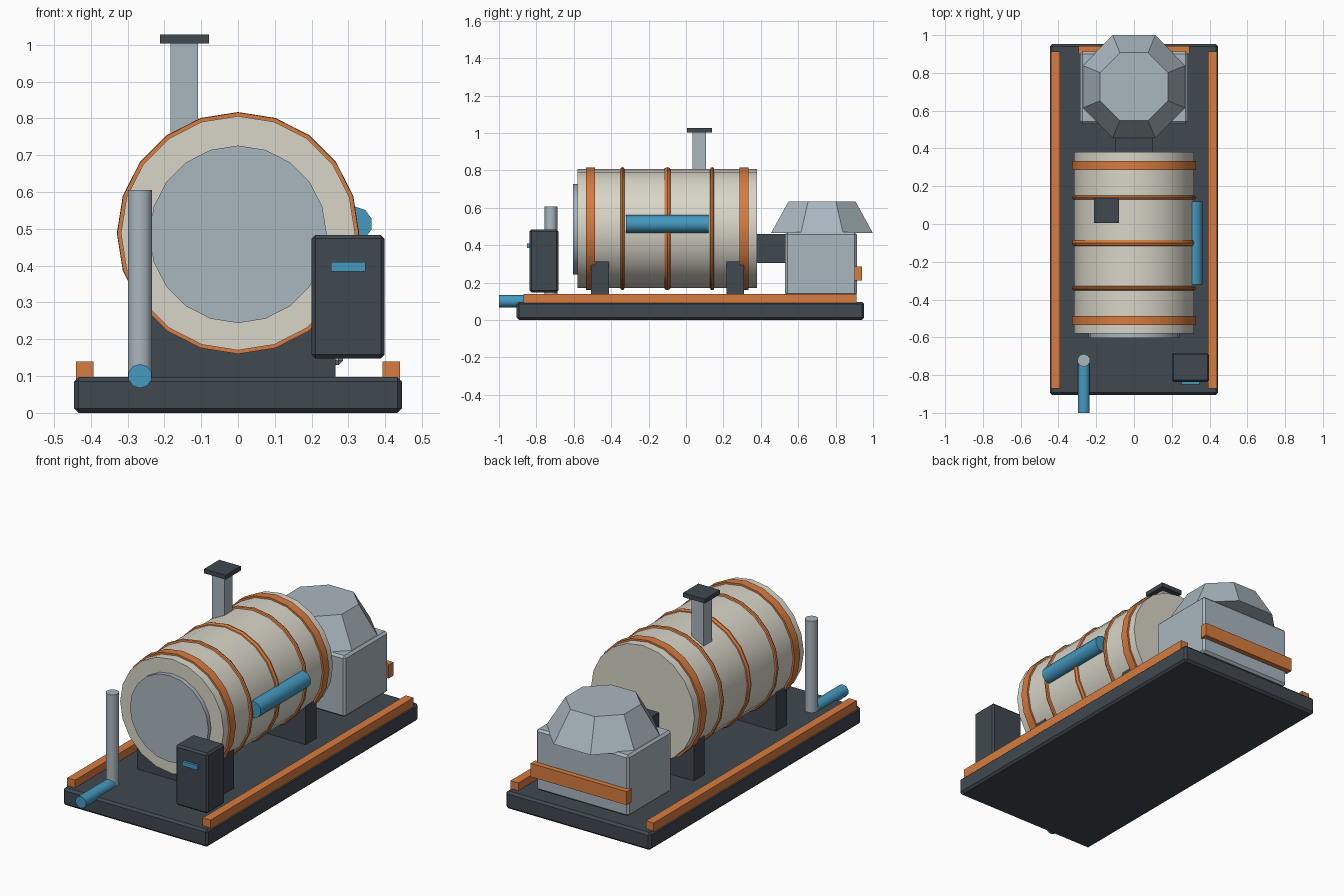
import bpy, math
from mathutils import Matrix

if "Cube" in bpy.data.objects:
    bpy.data.objects.remove(bpy.data.objects["Cube"])


def mat(name, rgb):
    m = bpy.data.materials.new(name)
    m.diffuse_color = (*rgb, 1)
    m.use_nodes = True
    m.node_tree.nodes["Principled BSDF"].inputs["Base Color"].default_value = m.diffuse_color
    return m


DARK = mat("dark_steel", (0.05, 0.065, 0.08))
ORANGE = mat("orange_paint", (0.68, 0.2, 0.05))
CREAM = mat("cream_paint", (0.69, 0.67, 0.58))
METAL = mat("pale_metal", (0.4, 0.47, 0.52))
BLUE = mat("blue_pipe", (0.06, 0.32, 0.53))


def finish(ob, name, m, smooth=False):
    ob.name = name
    ob.data.materials.append(m)
    if smooth:
        bpy.ops.object.shade_smooth_by_angle(angle=math.radians(40))
    return ob


def box(name, x, y, z, m, bevel=0):
    # x, y, z are (min, max) pairs
    lo, hi = zip(x, y, z)
    bpy.ops.mesh.primitive_cube_add(size=1)
    ob = bpy.context.object
    size = [b - a for a, b in zip(lo, hi)]
    ob.data.transform(Matrix.Diagonal((*size, 1)))
    ob.location = [(a + b) / 2 for a, b in zip(lo, hi)]
    if bevel:
        mod = ob.modifiers.new("edge_bevel", "BEVEL")
        mod.width = bevel
        mod.segments = 1
    return finish(ob, name, m)


def cyl_y(name, x, z, y0, y1, r, sides, m):
    # cylinder along y with a vertex at the top
    bpy.ops.mesh.primitive_cylinder_add(vertices=sides, radius=r, depth=y1 - y0)
    ob = bpy.context.object
    ob.data.transform(Matrix.Rotation(-math.pi / 2, 4, "X") @ Matrix.Rotation(math.pi, 4, "Z"))
    ob.location = (x, (y0 + y1) / 2, z)
    return finish(ob, name, m, True)


# Skid base and side rails
box("skid_base", (-.445, .445), (-.905, .952), (0, .097), DARK, .012)
for s, side in ((-1, "left"), (1, "right")):
    box(side + "_rail", sorted((s * .392, s * .44)), (-.87, .912), (.09, .14), ORANGE)

# Tank with front hatch
TZ = .488
cyl_y("tank", 0, TZ, -.58, .38, .318, 20, CREAM)
cyl_y("front_hatch", 0, .485, -.604, -.57, .241, 20, METAL)

# Wide end bands and rounded hoops
for i, y in enumerate((-.51, .31)):
    cyl_y(f"tank_band_{i + 1}", 0, TZ, y - .024, y + .024, .328, 20, ORANGE)
for i, (y, r) in enumerate(((-.34, .011), (-.1, .02), (.14, .011))):
    bpy.ops.mesh.primitive_torus_add(major_segments=20, minor_segments=8,
                                     major_radius=.329 - r, minor_radius=r)
    ob = bpy.context.object
    ob.data.transform(Matrix.Rotation(math.pi / 2, 4, "X"))
    ob.location = (0, y, TZ)
    finish(ob, f"tank_hoop_{i + 1}", ORANGE, True)

# Saddles under the tank
for i, y in enumerate((-.46, .263)):
    box(f"saddle_{i + 1}", (-.265, .265), (y - .047, y + .047), (.09, .314), DARK)

# Chimney and cap
box("chimney", (-.184, -.108), (.034, .108), (.72, 1.005), METAL)
box("chimney_cap", (-.212, -.079), (.005, .138), (1.003, 1.027), DARK)

# Burner housing, octagonal hood, duct and rear bumper
box("burner_housing", (-.285, .285), (.53, .913), (.13, .47), METAL, .012)
bpy.ops.mesh.primitive_cone_add(vertices=8, radius1=.295, radius2=.195, depth=.168)
hood = bpy.context.object
hood.data.transform(Matrix.Rotation(math.pi / 8, 4, "Z"))
hood.location = (0, .727, .548)
finish(hood, "burner_hood", METAL)
box("duct", (-.1, .1), (.36, .55), (.305, .46), DARK)
box("rear_bumper", (-.295, .295), (.9, .942), (.212, .287), ORANGE)

# Control cabinet with display
box("control_cabinet", (.2, .398), (-.837, -.682), (.148, .483), DARK, .01)
box("display", (.252, .346), (-.85, -.83), (.384, .41), BLUE)

# Standpipe, outlet pipe and side pipe
bpy.ops.mesh.primitive_cylinder_add(vertices=10, radius=.034, depth=.515,
                                    location=(-.266, -.722, .348))
finish(bpy.context.object, "standpipe", METAL, True)
cyl_y("outlet_pipe", -.266, .1, -1, -.71, .033, 10, BLUE)
cyl_y("side_pipe", .318, .513, -.32, .12, .047, 10, BLUE)
